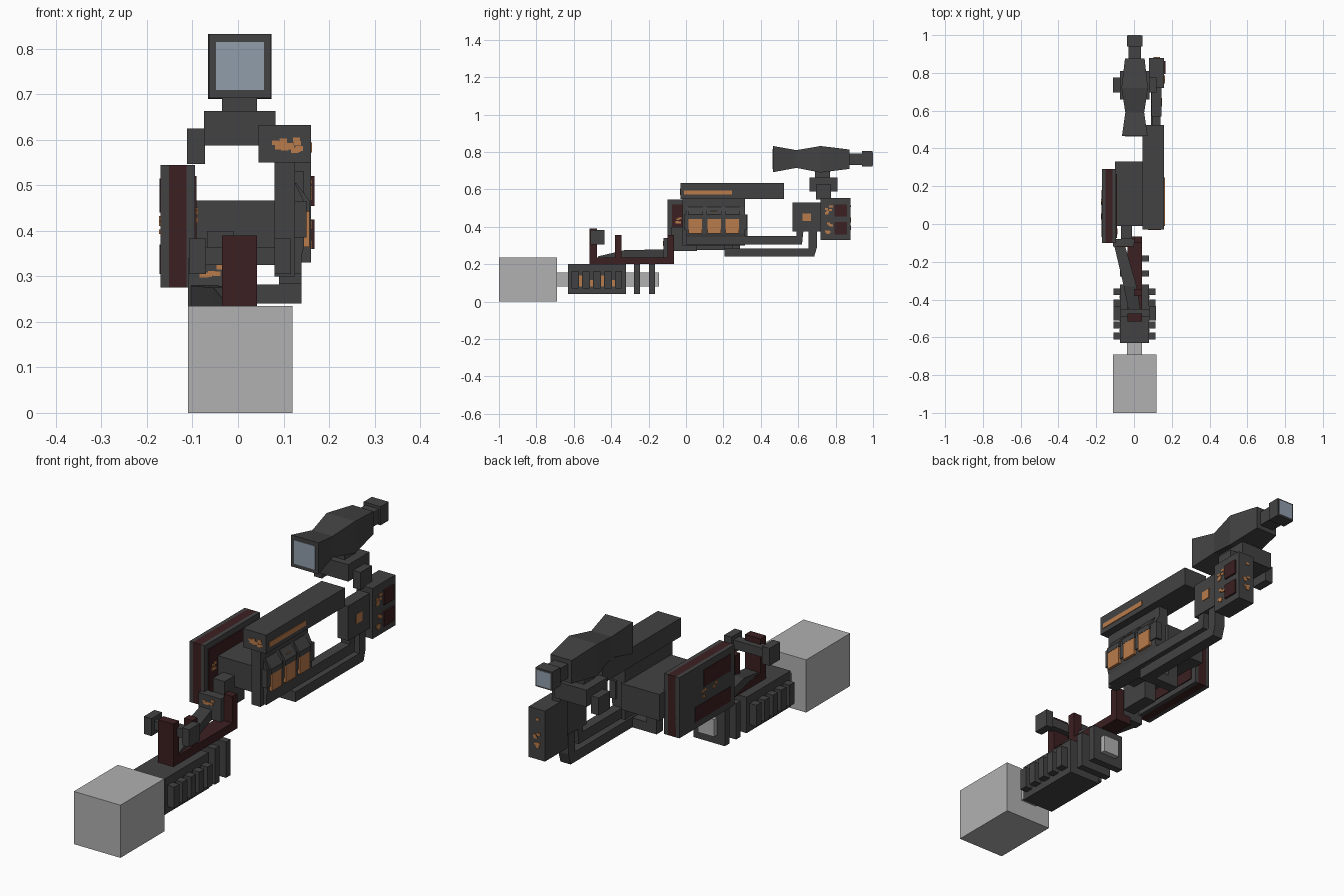
import bpy, bmesh, random
from mathutils import Vector

random.seed(4)
cube = bpy.data.objects.get("Cube")
if cube:
    bpy.data.objects.remove(cube, do_unlink=True)


def material(name, rgb):
    m = bpy.data.materials.new(name)
    m.use_nodes = True
    m.diffuse_color = (*rgb, 1)
    m.node_tree.nodes["Principled BSDF"].inputs["Base Color"].default_value = (*rgb, 1)
    return m


DARK = material("dark_metal", (0.055, 0.055, 0.055))
RED = material("dark_red", (0.045, 0.014, 0.015))
ORANGE = material("orange", (0.49, 0.2, 0.07))
GREY = material("light_grey", (0.44, 0.44, 0.44))
GLASS = material("lens_blue", (0.28, 0.34, 0.41))


def finish(name, bm, mat):
    bmesh.ops.recalc_face_normals(bm, faces=bm.faces)
    mesh = bpy.data.meshes.new(name)
    bm.to_mesh(mesh)
    bm.free()
    mesh.materials.append(mat)
    obj = bpy.data.objects.new(name, mesh)
    bpy.context.collection.objects.link(obj)
    return obj


def box(name, mat, x, y, z):
    """Box given by its (low, high) range on each axis."""
    bm = bmesh.new()
    bmesh.ops.create_cube(bm, size=1)
    for v in bm.verts:
        v.co = Vector([(r[0] + r[1]) / 2 + c * (r[1] - r[0]) for r, c in zip((x, y, z), v.co)])
    return finish(name, bm, mat)


def prism(name, mat, points, axis, low, high):
    """Extrude a flat profile along x (points are y, z) or y (points are x, z)."""
    bm = bmesh.new()
    def place(p, d):
        return (d, p[0], p[1]) if axis == "x" else (p[0], d, p[1])
    face = bm.faces.new([bm.verts.new(place(p, low)) for p in points])
    ext = bmesh.ops.extrude_face_region(bm, geom=[face])
    offset = Vector(place((0, 0), high - low))
    for v in ext["geom"]:
        if isinstance(v, bmesh.types.BMVert):
            v.co += offset
    return finish(name, bm, mat)


def loft(name, mat, rings):
    """Skin rectangular rings given as (x centre, half width, y, z low, z high)."""
    bm = bmesh.new()
    loops = []
    for cx, w, y, lo, hi in rings:
        loops.append([bm.verts.new((cx + sx * w, y, z))
                      for sx, z in ((-1, lo), (1, lo), (1, hi), (-1, hi))])
    for a, b in zip(loops, loops[1:]):
        for i in range(4):
            j = (i + 1) % 4
            bm.faces.new((a[i], a[j], b[j], b[i]))
    bm.faces.new(loops[0])
    bm.faces.new(loops[-1])
    return finish(name, bm, mat)


def specks(name, axis, at, u, z, count):
    """Worn paint flecks: small thin plates scattered on a face across x or y."""
    for i in range(count):
        a, b = random.uniform(*u), random.uniform(*z)
        span, height = (a - 0.008, a + 0.008), (b - 0.005, b + 0.005)
        thin = (at - 0.002, at + 0.002)
        x, y = (thin, span) if axis == "x" else (span, thin)
        box(f"{name}_{i}", ORANGE, x, y, height)


# Muzzle block and barrel bar
box("muzzle_block", GREY, (-0.11, 0.12), (-1, -0.69), (0, 0.235))
box("barrel_bar", GREY, (-0.037, 0.042), (-0.69, -0.145), (0.08, 0.157))

# Ribbed barrel shroud
box("shroud", DARK, (-0.075, 0.08), (-0.63, -0.32), (0.04, 0.2))
for i in range(5):
    y = -0.593 + i * 0.0585
    for side, x in (("right", (-0.108, -0.07)), ("left", (0.075, 0.113))):
        box(f"shroud_rib_{side}_{i}", DARK, x, (y - 0.018, y + 0.018), (0.07, 0.165))
        if i < 4:
            xp = (-0.078, -0.074) if side == "right" else (0.079, 0.083)
            box(f"shroud_glow_{side}_{i}", ORANGE, xp, (y + 0.022, y + 0.038),
                (0.08, 0.14 if i % 2 == 0 else 0.115))
for i, y in enumerate((-0.262, -0.183)):
    box(f"barrel_plate_{i}", DARK, (-0.075, 0.08), (y - 0.016, y + 0.016), (0.04, 0.2))

# Red lower rail with posts
box("lower_rail", RED, (-0.035, 0.042), (-0.51, -0.065), (0.2, 0.237))
for name, y, top in (("front", (-0.515, -0.475), 0.39), ("middle", (-0.38, -0.345), 0.355),
                     ("rear", (-0.1, -0.065), 0.355)):
    x = (-0.035, 0.042) if name == "front" else (0.0, 0.042)
    box(f"rail_post_{name}", RED, x, y, (0.2, top))
box("sight_crossbar", DARK, (-0.08, 0.085), (-0.49, -0.45), (0.325, 0.365))
for name, x in (("right", (-0.108, -0.07)), ("left", (0.08, 0.116))):
    box(f"sight_block_{name}", DARK, x, (-0.51, -0.435), (0.305, 0.383))

# Slanted brace between rail and body
loft("slanted_brace", DARK, [(0.005, 0.032, -0.47, 0.235, 0.242), (-0.02, 0.034, -0.33, 0.235, 0.275),
                             (-0.08, 0.028, -0.1, 0.235, 0.28)])
box("brace_joint", DARK, (-0.11, 0.0), (-0.12, -0.08), (0.235, 0.34))
box("brace_link", DARK, (-0.068, -0.01), (-0.08, 0.06), (0.27, 0.4))
specks("joint_fleck", "y", -0.121, (-0.085, -0.035), (0.3, 0.325), 7)

# Layered side panel
box("panel_outer", DARK, (-0.17, -0.152), (-0.1, 0.29), (0.275, 0.545))
box("panel_core", RED, (-0.153, -0.113), (-0.1, 0.29), (0.275, 0.545))
box("panel_inner", DARK, (-0.113, -0.095), (-0.1, 0.29), (0.275, 0.545))
box("panel_inner_inset", RED, (-0.096, -0.091), (-0.075, 0.265), (0.3, 0.52))
box("panel_patch_top", RED, (-0.173, -0.169), (-0.07, 0.12), (0.44, 0.515))
box("panel_patch_bottom", RED, (-0.173, -0.169), (-0.07, 0.18), (0.305, 0.37))
specks("panel_fleck", "x", -0.172, (0.0, 0.15), (0.39, 0.43), 5)
specks("inner_fleck", "x", -0.09, (-0.065, -0.03), (0.42, 0.45), 5)

# Main body and side magazine
box("main_body", DARK, (-0.1, 0.09), (-0.01, 0.33), (0.35, 0.467))
box("side_wall", DARK, (0.08, 0.125), (-0.02, 0.315), (0.3, 0.55))
prism("magazine", DARK, [(0.08, 0.515), (0.12, 0.515), (0.145, 0.465), (0.145, 0.365),
                         (0.13, 0.31), (0.08, 0.31)], "y", 0.0, 0.315)
box("magazine_band", DARK, (0.12, 0.15), (-0.01, 0.325), (0.385, 0.465))
for i, y in enumerate((0.05, 0.15, 0.248)):
    box(f"cell_{i}", ORANGE, (0.13, 0.157), (y - 0.036, y + 0.036), (0.365, 0.442))
    prism(f"cell_cap_{i}", DARK, [(0.11, 0.505), (0.128, 0.505), (0.158, 0.465), (0.158, 0.442),
                                  (0.11, 0.442)], "y", y - 0.04, y + 0.04)
box("cell_mark", ORANGE, (0.125, 0.146), (0.13, 0.165), (0.477, 0.484))

# Top rail
box("top_rail", DARK, (0.045, 0.16), (-0.03, 0.525), (0.55, 0.633))
box("top_rail_stripe", ORANGE, (0.159, 0.163), (-0.01, 0.245), (0.572, 0.594))
specks("rail_fleck", "y", -0.031, (0.08, 0.135), (0.575, 0.605), 16)

# Twin lower struts running back to the stock
prism("upper_strut", DARK, [(0.0, 0.35), (0.0, 0.305), (0.62, 0.305), (0.628, 0.38), (0.59, 0.38),
                            (0.59, 0.35)], "x", 0.095, 0.14)
prism("lower_strut", DARK, [(0.205, 0.285), (0.205, 0.24), (0.685, 0.24), (0.7, 0.29), (0.7, 0.38),
                            (0.655, 0.38), (0.655, 0.285)], "x", 0.09, 0.14)
box("strut_bridge", DARK, (-0.03, 0.135), (0.205, 0.25), (0.24, 0.282))
box("strut_hanger", DARK, (-0.03, 0.02), (0.205, 0.25), (0.28, 0.36))

# Stock
box("stock_front", DARK, (0.092, 0.145), (0.57, 0.73), (0.375, 0.53))
box("stock_rear", DARK, (0.08, 0.16), (0.72, 0.88), (0.33, 0.555))
box("stock_mark", ORANGE, (0.144, 0.148), (0.623, 0.667), (0.43, 0.472))
for i, z in enumerate((0.36, 0.455)):
    box(f"stock_button_{i}", RED, (0.155, 0.168), (0.793, 0.862), (z, z + 0.065))
specks("stock_fleck_top", "x", 0.161, (0.75, 0.78), (0.46, 0.51), 8)
specks("stock_fleck_low", "x", 0.161, (0.75, 0.78), (0.365, 0.42), 8)
specks("butt_fleck", "y", 0.881, (0.11, 0.13), (0.38, 0.51), 8)

# Scope mount
box("mount_base", DARK, (-0.075, 0.082), (0.66, 0.81), (0.588, 0.663))
box("mount_neck", DARK, (-0.035, 0.042), (0.69, 0.77), (0.655, 0.71))
for name, x in (("right", (-0.112, -0.073)), ("left", (0.08, 0.118))):
    box(f"mount_knob_{name}", DARK, x, (0.695, 0.775), (0.547, 0.625))

# Scope with lenses
loft("scope_body", DARK, [(0.004, 0.068, 0.465, 0.692, 0.832), (0.004, 0.05, 0.59, 0.715, 0.81),
                          (0.004, 0.07, 0.72, 0.69, 0.832), (0.004, 0.052, 0.875, 0.71, 0.813)])
box("eyepiece_neck", DARK, (-0.03, 0.038), (0.87, 0.95), (0.73, 0.793))
box("eyepiece", DARK, (-0.038, 0.045), (0.94, 0.998), (0.722, 0.805))
box("front_lens", GLASS, (-0.048, 0.057), (0.462, 0.466), (0.709, 0.815))
box("rear_lens", GLASS, (-0.031, 0.038), (0.997, 1.0), (0.729, 0.798))
